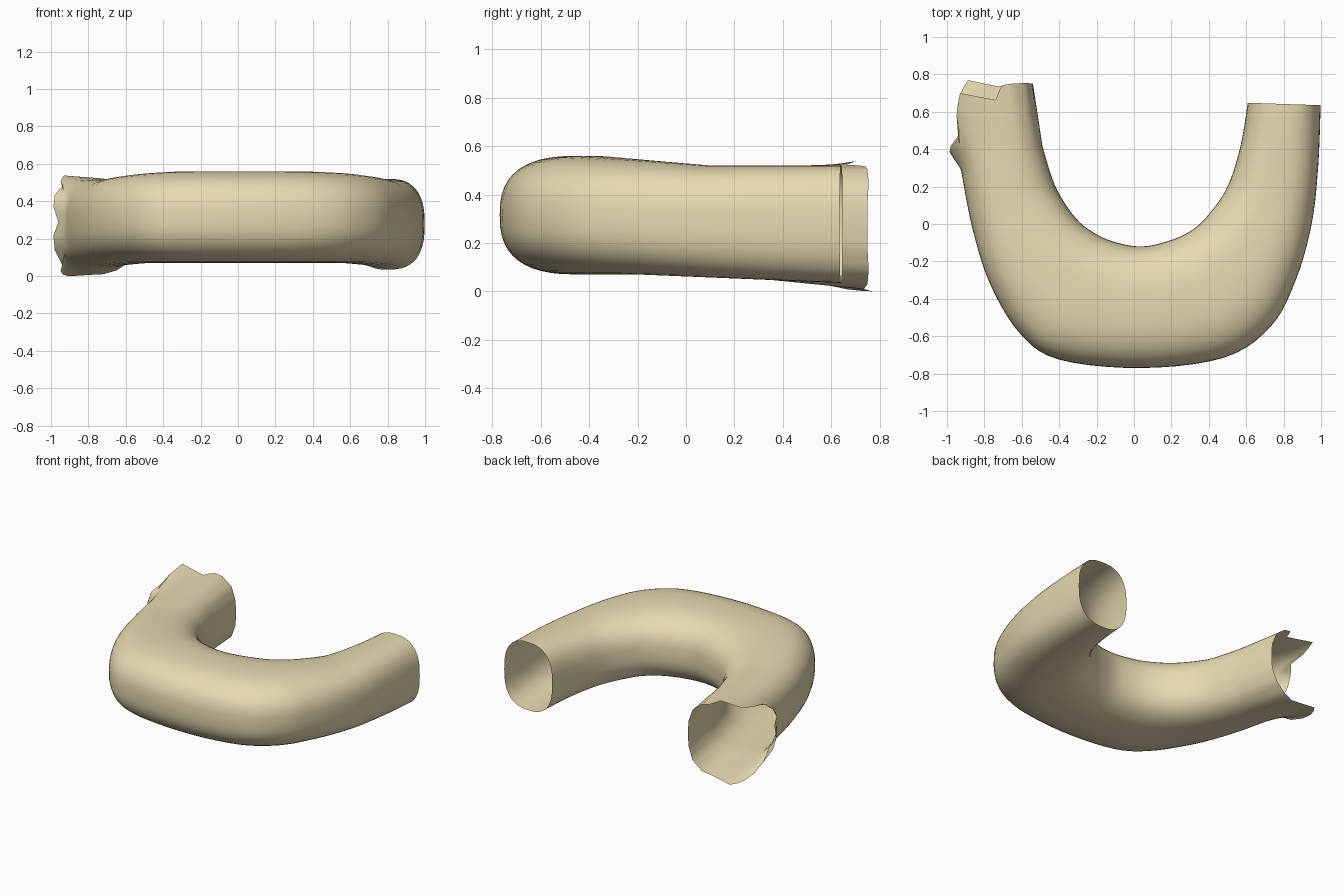
import bpy, bmesh, math
from mathutils import Vector

if "Cube" in bpy.data.objects:
    bpy.data.objects.remove(bpy.data.objects["Cube"])

N = 48      # points around the tube
STEPS = 5   # rings between key sections

# key sections seen from above: inner x, y, outer x, y
SECTIONS = [
    (.608, .648, .998, .635), (.57, .42, .985, .31), (.50, .2, .95, 0),
    (.39, .04, .865, -.3), (.29, -.045, .73, -.55), (.17, -.095, .48, -.715),
    (.04, -.12, .04, -.77), (-.09, -.1, -.40, -.725), (-.2, -.055, -.61, -.585),
    (-.31, .03, -.77, -.32), (-.42, .2, -.865, -.02), (-.49, .42, -.925, .29),
]

# torn left rim: position around the rim (0-16, from inner side over the top), x, y, z
TORN_RIM = [
    (0, -.54, .75, .27), (1, -.545, .75, .36), (2, -.58, .755, .45),
    (3, -.65, .75, .505), (3.9, -.72, .74, .52), (4.2, -.722, .66, .522),
    (5, -.83, .68, .53), (6, -.93, .70, .538), (6.6, -.95, .6, .51),
    (7, -.94, .47, .48), (7.5, -1, .39, .41), (8, -.96, .37, .29),
    (8.5, -1, .39, .18), (9, -.94, .47, .06), (9.4, -.95, .6, .02),
    (9.8, -.93, .70, .003), (10.3, -.89, .77, 0), (11.2, -.8, .75, .006),
    (12, -.72, .735, .01), (13, -.65, .75, .03), (14, -.58, .755, .09),
    (15, -.545, .75, .18), (16, -.54, .75, .27),
]


def spline(a, b, c, d, t):
    return 0.5 * (2*b + (c-a)*t + (2*a-5*b+4*c-d)*t*t + (3*b-a-3*c+d)*t**3)


def ring(s):
    """Rounded, slightly boxy cross-section between inner and outer point."""
    inner, outer = Vector(s[:2]), Vector(s[2:])
    cy = (inner.y + outer.y) / 2
    top = .52 + .04 * min(1, max(0, (.1 - cy) / .5))
    bottom = .07 - .035 * min(1, max(0, (cy + .2) / .84))
    pts = []
    for i in range(N):
        a = math.tau * i / N
        c, z = (math.copysign(abs(v) ** (2/2.6), v) for v in (math.cos(a), math.sin(a)))
        p = inner.lerp(outer, (1 - c) / 2)
        pts.append(Vector((p.x, p.y, (top+bottom)/2 + z*(top-bottom)/2)))
    return pts


def rim_point(k):
    for a, b in zip(TORN_RIM, TORN_RIM[1:]):
        if a[0] <= k <= b[0]:
            return Vector(a[1:]).lerp(Vector(b[1:]), (k - a[0]) / (b[0] - a[0]))


# smooth U-shaped run of rings
rings = []
last = len(SECTIONS) - 1
for i in range(last):
    keys = [SECTIONS[min(last, max(0, i + o))] for o in (-1, 0, 1, 2)]
    for j in range(STEPS):
        rings.append(ring([spline(*v, j / STEPS) for v in zip(*keys)]))
rings.append(ring(SECTIONS[-1]))

# blend the left leg into the torn rim
base = rings[-1]
rim = [rim_point(16 * i / N) for i in range(N)]
for j in range(1, 5):
    rings.append([p.lerp(q, j / 4) for p, q in zip(base, rim)])

# skin the rings, leaving both ends open
bm = bmesh.new()
rows = [[bm.verts.new(p) for p in r] for r in rings]
for r0, r1 in zip(rows, rows[1:]):
    for i in range(N):
        k = (i + 1) % N
        bm.faces.new((r0[i], r0[k], r1[k], r1[i]))
bm.normal_update()
bottom_face = min(bm.faces, key=lambda f: f.calc_center_median().y)
if bottom_face.normal.y > 0:
    bmesh.ops.reverse_faces(bm, faces=bm.faces[:])

mesh = bpy.data.meshes.new("curved_tube")
bm.to_mesh(mesh)
bm.free()
tube = bpy.data.objects.new("curved_tube", mesh)
bpy.context.collection.objects.link(tube)

mat = bpy.data.materials.new("sand")
mat.diffuse_color = (.80, .70, .44, 1)
mat.use_nodes = True
mat.node_tree.nodes["Principled BSDF"].inputs["Base Color"].default_value = mat.diffuse_color
mesh.materials.append(mat)

bpy.context.view_layer.objects.active = tube
tube.select_set(True)
bpy.ops.object.shade_smooth_by_angle(angle=math.radians(40))
